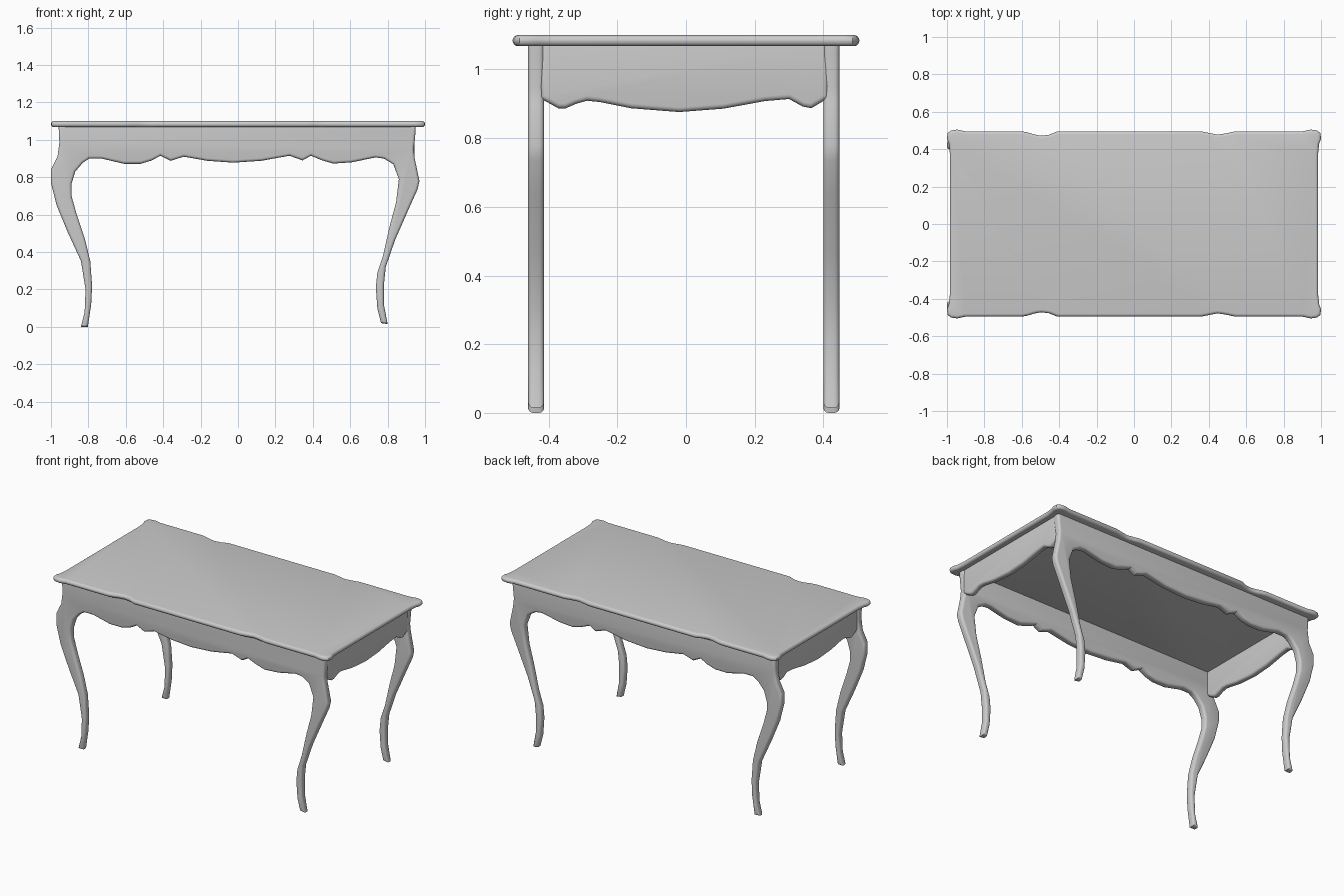
import bpy, bmesh
from math import sin, cos, pi, radians
from mathutils import Vector

if "Cube" in bpy.data.objects:
    bpy.data.objects.remove(bpy.data.objects["Cube"])


def inset(pts, d):
    """Move a counter-clockwise outline inward by d with mitred corners."""
    out = []
    n = len(pts)
    for i in range(n):
        p = pts[i]
        a = (p - pts[i - 1]).normalized()
        b = (pts[(i + 1) % n] - p).normalized()
        na, nb = Vector((-a.y, a.x)), Vector((-b.y, b.x))
        m = (na + nb).normalized()
        out.append(p + m * d / max(m.dot(na), 0.6))
    return out


def plate(name, outline, half, bevel, place, steps=4):
    """Board cut to an outline, with rounded edges; place maps (u, v, w) to xyz."""
    pts = [Vector(p) for p in outline]
    arc = [(bevel * (1 - cos(k * pi / 2 / steps)),
            half - bevel + bevel * sin(k * pi / 2 / steps)) for k in range(steps + 1)]
    layers = [(d, -w) for d, w in reversed(arc)] + arc
    bm = bmesh.new()
    rings = [[bm.verts.new(place(p.x, p.y, w)) for p in inset(pts, d)] for d, w in layers]
    n = len(pts)
    for lo, hi in zip(rings, rings[1:]):
        for i in range(n):
            j = (i + 1) % n
            bm.faces.new((lo[i], lo[j], hi[j], hi[i]))
    bm.faces.new(rings[0][::-1])
    bm.faces.new(rings[-1])
    bmesh.ops.recalc_face_normals(bm, faces=bm.faces)
    me = bpy.data.meshes.new(name)
    bm.to_mesh(me)
    bm.free()
    ob = bpy.data.objects.new(name, me)
    bpy.context.collection.objects.link(ob)
    bpy.ops.object.select_all(action='DESELECT')
    ob.select_set(True)
    bpy.context.view_layer.objects.active = ob
    bpy.ops.object.shade_smooth_by_angle(angle=radians(35))
    return ob


# Front and back frames: apron and two curved legs in one outline (x, z)
left_leg = [(-.96, 1.088), (-.955, .985), (-.965, .91), (-1, .84), (-1, .77),
            (-.97, .65), (-.91, .505), (-.84, .353), (-.815, .20), (-.82, .08),
            (-.84, 0), (-.803, 0), (-.785, .12), (-.78, .22), (-.79, .353),
            (-.82, .475), (-.865, .61), (-.89, .70), (-.89, .765), (-.87, .83),
            (-.83, .877), (-.795, .90)]
apron = [(-.73, .90), (-.61, .872), (-.52, .872), (-.46, .89), (-.415, .915),
         (-.36, .888), (-.29, .91), (-.165, .888), (-.025, .878), (.125, .888),
         (.275, .915), (.345, .89), (.39, .915), (.45, .89), (.51, .873),
         (.61, .88), (.735, .906)]
right_leg = [(.78, .90), (.83, .87), (.86, .79), (.845, .665), (.81, .535),
             (.775, .38), (.745, .29), (.737, .21), (.745, .10), (.765, .02),
             (.80, .015), (.78, .12), (.78, .225), (.79, .32), (.84, .465),
             (.915, .635), (.96, .735), (.97, .78), (.945, .90), (.94, .95),
             (.95, 1.05), (.95, 1.088)]
for name, y in (("front_frame", -.4365), ("back_frame", .4235)):
    plate(name, left_leg + apron + right_leg, .0235, .015,
          lambda u, v, w, y=y: (u, y + w, v))

# Side aprons (y, z)
side = [(-.425, 1.088), (-.425, .918), (-.41, .908), (-.372, .887), (-.35, .887),
        (-.32, .90), (-.288, .909), (-.25, .905), (-.16, .887), (-.02, .876),
        (.11, .886), (.23, .908), (.30, .914), (.34, .892), (.365, .887),
        (.40, .908), (.415, .918), (.415, 1.088)]
for name, x in (("right_apron", .924), ("left_apron", -.927)):
    plate(name, side, .02, .014, lambda u, v, w, x=x: (x + w, u, v))

# Table top: one long edge (x, distance from centre), mirrored for the other
edge = [(-.985, .38), (-.99, .43), (-1, .455), (-.997, .485), (-.98, .50),
        (-.945, .505), (-.90, .495), (-.60, .495), (-.57, .49), (-.53, .478),
        (-.495, .472), (-.455, .477), (-.41, .495), (.36, .495), (.40, .487),
        (.445, .478), (.49, .484), (.54, .495), (.90, .495), (.945, .505),
        (.98, .50), (.997, .485), (1, .455), (.99, .43), (.985, .38)]
top = [(x, -d) for x, d in edge] + [(x, d) for x, d in reversed(edge)]
plate("table_top", top, .016, .0155, lambda u, v, w: (u, v, 1.084 + w))
